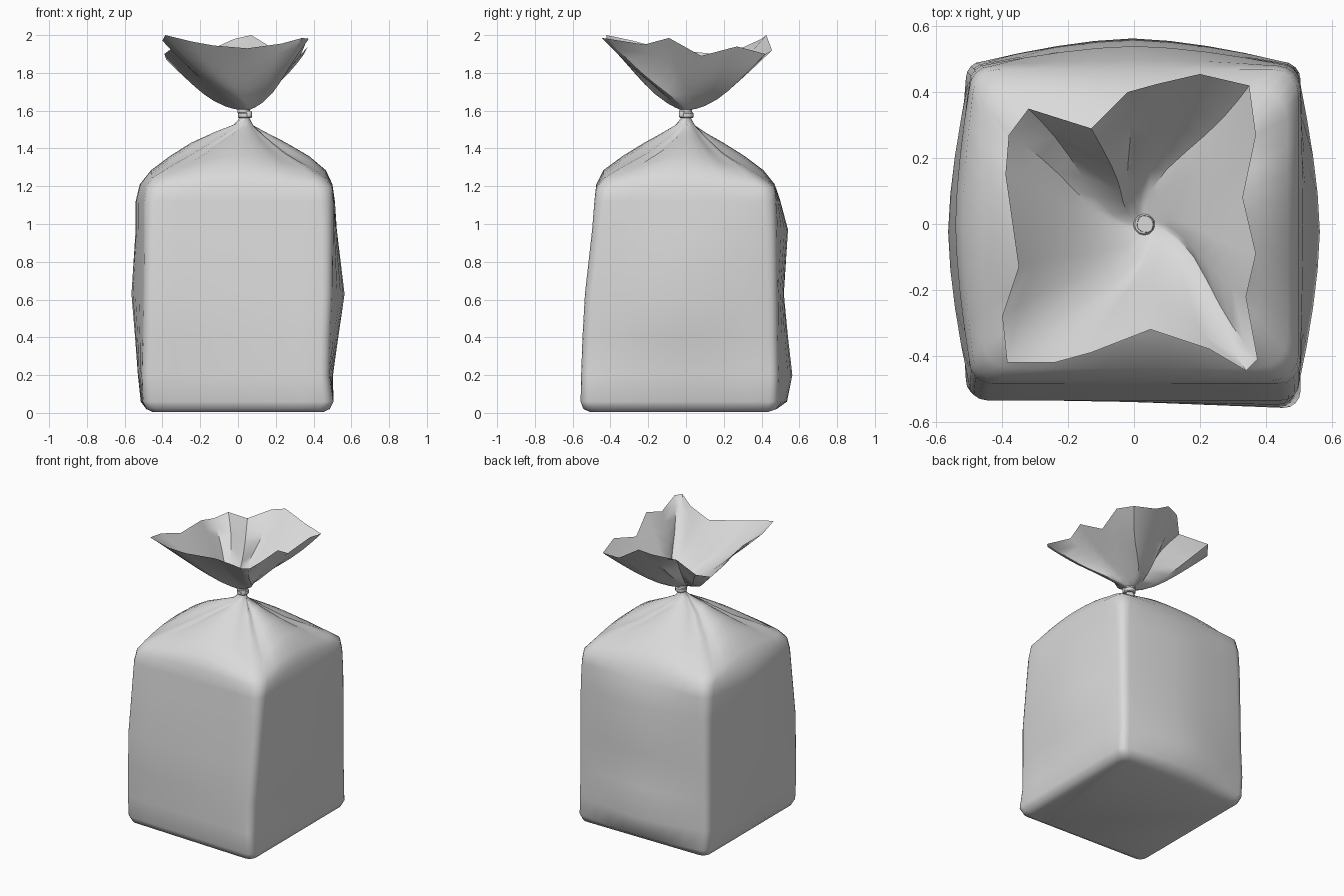
import bpy, bmesh, math
from mathutils import Vector, Matrix

cube = bpy.data.objects.get("Cube")
if cube:
    bpy.data.objects.remove(cube, do_unlink=True)

mat = bpy.data.materials.new("pale_grey_film")
mat.use_nodes = True
mat.diffuse_color = (0.7, 0.7, 0.7, 1)
mat.node_tree.nodes["Principled BSDF"].inputs["Base Color"].default_value = (0.7, 0.7, 0.7, 1)

NECK = Vector((0.035, 0, 0))


def loft(name, rings, cap_start=False, cap_end=False, angle=40):
    """Skin a stack of closed rings into one smooth shaded object."""
    bm = bmesh.new()
    rows = [[bm.verts.new(p) for p in ring] for ring in rings]
    n = len(rows[0])
    for low, high in zip(rows, rows[1:]):
        for i in range(n):
            j = (i + 1) % n
            bm.faces.new((low[i], low[j], high[j], high[i]))
    if cap_start:
        bm.faces.new(rows[0][::-1])
    if cap_end:
        bm.faces.new(rows[-1])
    mesh = bpy.data.meshes.new(name)
    bm.to_mesh(mesh)
    bm.free()
    mesh.materials.append(mat)
    obj = bpy.data.objects.new(name, mesh)
    bpy.context.collection.objects.link(obj)
    bpy.ops.object.select_all(action='DESELECT')
    obj.select_set(True)
    bpy.context.view_layer.objects.active = obj
    bpy.ops.object.shade_smooth_by_angle(angle=math.radians(angle))
    return obj


def bag_ring(z, x0, x1, y0, y1, r, bulge=(0, 0, 0, 0), skew=0, dent=0,
             drop=0, twist=0, pinch=0):
    """Rounded square; bulge is for right, back, left, front side middles.
    Skew slants the front wall, dent pushes in its +x corner."""
    corners = [(x1 - r - dent, y0 + r - skew), (x1 - r, y1 - r),
               (x0 + r, y1 - r), (x0 + r, y0 + r + skew)]
    outward = [(1, 0), (0, 1), (-1, 0), (0, -1)]
    arcs = []
    for k, (cx, cy) in enumerate(corners):
        arc = []
        for i in range(5):
            a = math.radians(90 * (k - 1) + 22.5 * i)
            # a valley folds in beside each corner as the film gathers
            dip = 1 - pinch * (i == 3)
            arc.append(Vector(((cx + r * math.cos(a)) * dip,
                               (cy + r * math.sin(a)) * dip, z - drop)))
        arcs.append(arc)
    ring = []
    for k in range(4):
        a, b = arcs[k][-1], arcs[(k + 1) % 4][0]
        ring += arcs[k]
        for i in range(1, 8):
            s = i / 8
            edge = abs(2 * s - 1)
            p = a.lerp(b, s) + Vector((*outward[k], 0)) * bulge[k] * (1 - edge ** 1.6)
            p.z += drop * (1 - edge ** 2)
            ring.append(p)
    turn = Matrix.Rotation(twist, 3, 'Z')
    return [turn @ (p - NECK) + NECK for p in ring]


# Bag: box shaped body, sloping shoulders and twisted neck
bag = [
    bag_ring(0.004, -.45, .45, -.49, .43, .06, skew=.015),
    bag_ring(0.02, -.485, .485, -.525, .48, .05, skew=.018),
    bag_ring(0.06, -.505, .505, -.54, .49, .05, (0, .045, .01, 0), skew=.018),
    bag_ring(0.2, -.51, .5, -.54, .493, .05, (.01, .07, .02, 0), skew=.015, dent=.015),
    bag_ring(0.4, -.505, .5, -.54, .49, .055, (.035, .05, .04, 0), skew=.008, dent=.008),
    bag_ring(0.63, -.502, .502, -.535, .488, .055, (.062, .03, .062, 0)),
    bag_ring(0.97, -.5, .505, -.497, .485, .06, (.018, .055, .042, 0)),
    bag_ring(1.12, -.5, .505, -.485, .48, .07, (.008, .02, .042, 0)),
    bag_ring(1.21, -.49, .5, -.475, .47, .08, (0, 0, .03, 0), drop=.015),
    bag_ring(1.285, -.46, .465, -.437, .41, .09, drop=.04),
    bag_ring(1.36, -.36, .375, -.335, .31, .08, drop=.05, twist=.02, pinch=.02),
    bag_ring(1.43, -.25, .255, -.22, .2, .06, drop=.055, twist=.06, pinch=.05),
    bag_ring(1.49, -.12, .14, -.11, .1, .04, drop=.03, twist=.2, pinch=.1),
    bag_ring(1.53, -.02, .07, -.045, .045, .02, drop=.01, twist=.6, pinch=.1),
    bag_ring(1.56, .01, .06, -.025, .025, .02, twist=1),
    bag_ring(1.63, .01, .06, -.025, .025, .02, twist=1.4),
]
loft("bag_body", bag, cap_start=True, angle=60)

# Gathered open end: ragged rim flaring from the neck
rim = [
    (.33, .08, 1.89), (.37, .27, 1.94), (.35, .42, 1.9), (.2, .455, 1.92),
    (.07, .425, 2.0), (-.02, .40, 1.98), (-.13, .29, 1.93), (-.32, .35, 1.9),
    (-.38, .27, 1.87), (-.39, .15, 1.9), (-.35, -.13, 1.93), (-.40, -.28, 1.97),
    (-.385, -.42, 2.0), (-.24, -.42, 1.965), (-.13, -.39, 1.945), (.05, -.32, 1.93),
    (.23, -.38, 1.955), (.34, -.445, 1.985), (.375, -.41, 1.98), (.34, -.22, 1.95),
    (.37, -.09, 1.985),
]
folds = {6: .35, 0: .12, 15: .12, 19: .1}
frill = []
for t in (0, .06, .15, .3, .45, .6, .75, .88, 1):
    ring = []
    for i, p in enumerate(rim):
        tip = Vector(p) - NECK
        a = math.atan2(tip.y, tip.x) + .8 * (1 - t) ** 3
        reach = math.hypot(tip.x, tip.y) * (1 - 3.2 * folds.get(i, 0) * t * (1 - t))
        rad = .028 * (1 - t) + reach * t
        # low parts of the rim spread flatter before they rise
        rise = t ** (1.15 + 2.5 * (2 - tip.z))
        ring.append(NECK + Vector((rad * math.cos(a), rad * math.sin(a),
                                   1.605 + (tip.z - 1.605) * rise)))
    frill.append(ring)
loft("gathered_top", frill, angle=45)


# Tie: a flat band wound round the neck with a small crossed end
def band(name, z0, z1, r, centre):
    rings = []
    for z, rr in ((z0, r * .85), (z0 + .006, r), (z1 - .006, r), (z1, r * .85)):
        rings.append([(centre[0] + rr * math.cos(k * math.tau / 12),
                       centre[1] + rr * math.sin(k * math.tau / 12), z) for k in range(12)])
    loft(name, rings, True, True, 35)


band("tie_lower_wrap", 1.56, 1.592, .038, (.037, .002))
band("tie_upper_wrap", 1.585, 1.612, .033, (.03, -.002))
band("tie_end", 1.566, 1.598, .016, (.058, -.022))
